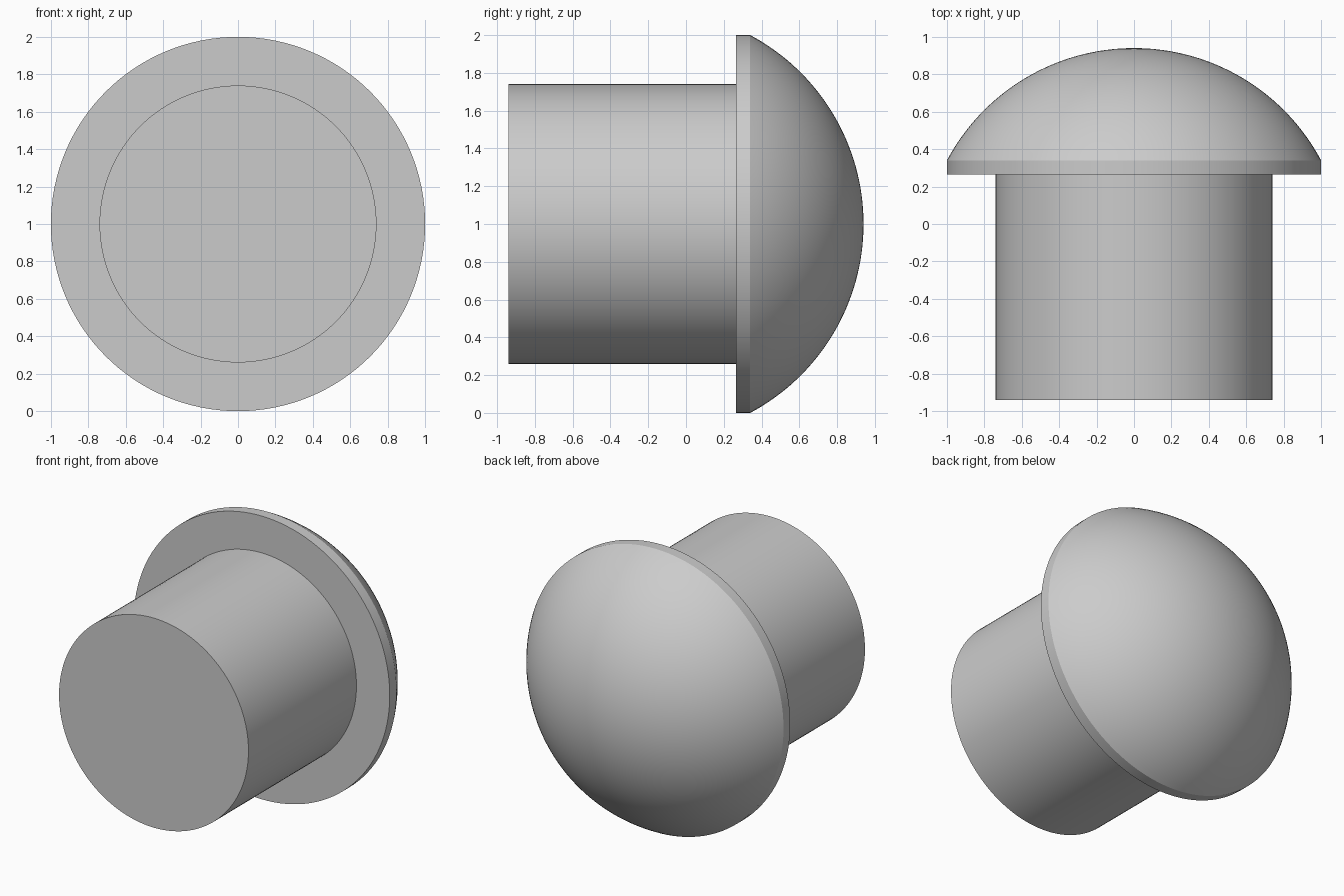
import bpy
import bmesh
import math
from mathutils import Matrix, Vector

cube = bpy.data.objects.get("Cube")
if cube:
    bpy.data.objects.remove(cube, do_unlink=True)

SIDES = 128
CENTRE_Z = 1.0
SHANK_R, HEAD_R = 0.74, 1.0
FRONT_Y, SHOULDER_Y, RIM_Y, BACK_Y = -0.94, 0.265, 0.34, 0.94

# Plain grey used on every part
grey = bpy.data.materials.new("light_grey")
grey.use_nodes = True
colour = (0.6, 0.6, 0.6, 1)
grey.diffuse_color = colour
grey.node_tree.nodes["Principled BSDF"].inputs["Base Color"].default_value = colour


def lathe(name, profile):
    """Revolve (radius, y) points around the horizontal y axis."""
    bm = bmesh.new()
    verts = [bm.verts.new((r, y, 0)) for r, y in profile]
    edges = [bm.edges.new(pair) for pair in zip(verts, verts[1:])]
    bmesh.ops.spin(bm, geom=verts + edges, cent=(0, 0, 0), axis=(0, 1, 0),
                   angle=math.tau, steps=SIDES, use_merge=True)
    bmesh.ops.remove_doubles(bm, verts=bm.verts, dist=1e-5)
    bmesh.ops.recalc_face_normals(bm, faces=bm.faces)
    bmesh.ops.transform(bm, verts=bm.verts,
                        matrix=Matrix.Translation(Vector((0, 0, CENTRE_Z))))
    mesh = bpy.data.meshes.new(name)
    bm.to_mesh(mesh)
    bm.free()
    mesh.materials.append(grey)
    obj = bpy.data.objects.new(name, mesh)
    bpy.context.collection.objects.link(obj)
    bpy.ops.object.select_all(action='DESELECT')
    obj.select_set(True)
    bpy.context.view_layer.objects.active = obj
    bpy.ops.object.shade_smooth_by_angle(angle=math.radians(20))
    return obj


# Shank: flat front end and straight wall up to the head
lathe("shank", [(0, FRONT_Y), (SHANK_R, FRONT_Y), (SHANK_R, SHOULDER_Y)])

# Head: flat shoulder, short straight rim, spherical-cap dome
height = BACK_Y - RIM_Y
radius = (HEAD_R ** 2 + height ** 2) / (2 * height)
sweep = math.asin(HEAD_R / radius)
steps = 32
dome = []
for i in range(steps + 1):
    a = sweep * (1 - i / steps)
    dome.append((radius * math.sin(a), BACK_Y - radius + radius * math.cos(a)))
lathe("domed_head", [(SHANK_R, SHOULDER_Y), (HEAD_R, SHOULDER_Y)] + dome)
